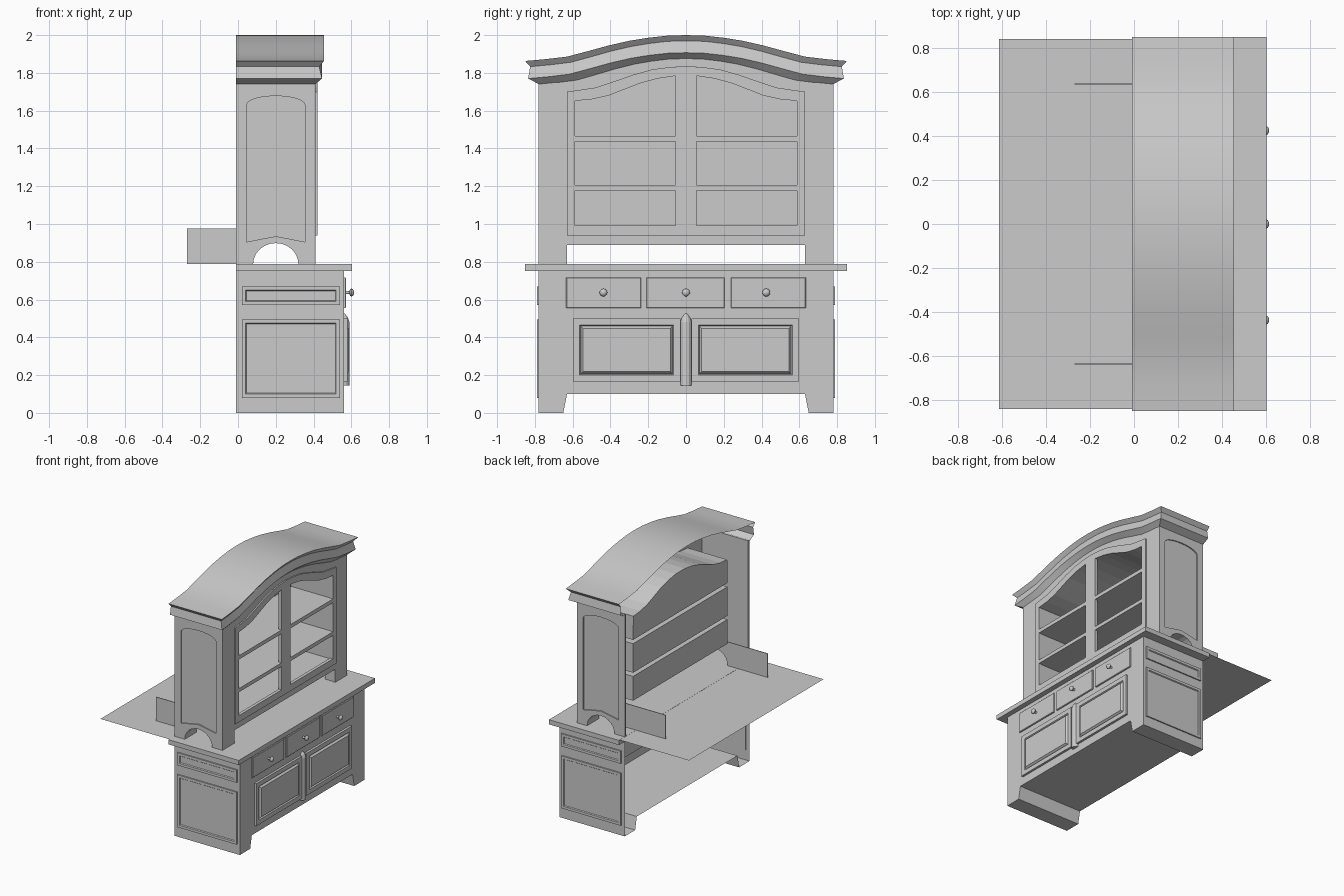
import bpy, bmesh, math

if "Cube" in bpy.data.objects:
    bpy.data.objects.remove(bpy.data.objects["Cube"])

XB = -0.01  # open rear edge of the cabinet


def finish(name, bm, smooth=False):
    bmesh.ops.recalc_face_normals(bm, faces=bm.faces)
    me = bpy.data.meshes.new(name)
    bm.to_mesh(me)
    bm.free()
    ob = bpy.data.objects.new(name, me)
    bpy.context.collection.objects.link(ob)
    if smooth:
        bpy.context.view_layer.objects.active = ob
        ob.select_set(True)
        bpy.ops.object.shade_smooth_by_angle(angle=math.radians(35))
        ob.select_set(False)
    return ob


def prism(name, pts, axis, a, b, cap_a=True, cap_b=True):
    """Extrude a profile: (y, z) along x, or (x, z) along y."""
    bm = bmesh.new()
    put = (lambda p, d: (d, p[0], p[1])) if axis == 'x' else (lambda p, d: (p[0], d, p[1]))
    r0 = [bm.verts.new(put(p, a)) for p in pts]
    r1 = [bm.verts.new(put(p, b)) for p in pts]
    n = len(pts)
    for i in range(n):
        j = (i + 1) % n
        bm.faces.new((r0[i], r0[j], r1[j], r1[i]))
    if cap_a:
        bm.faces.new(r0)
    if cap_b:
        bm.faces.new(r1)
    return finish(name, bm)


def rect(u0, u1, v0, v1):
    return [(u0, v0), (u1, v0), (u1, v1), (u0, v1)]


def panel(name, r, axis, a, b, steps):
    """Slab whose outer face is stepped inward: steps = (inset, move along axis)."""
    ob = prism(name, rect(*r), axis, a, b)
    bm = bmesh.new()
    bm.from_mesh(ob.data)
    k = 0 if axis == 'x' else 1
    face = max(bm.faces, key=lambda f: -abs(f.calc_center_median()[k] - b))
    for inset, move in steps:
        bmesh.ops.inset_region(bm, faces=[face], thickness=inset, use_even_offset=True)
        for v in face.verts:
            v.co[k] += move
    bm.to_mesh(ob.data)
    bm.free()
    return ob


def both(half):
    """Mirror a half profile (outer to centre) across y = 0."""
    full = [(-y, z) for y, z in half]
    return full + [(y, z) for y, z in reversed(half) if y > 0]


# Base carcass with cut-out between the feet, open at the back
base = [(-.78, .75), (-.78, 0), (-.65, 0), (-.63, .10),
        (.63, .10), (.65, 0), (.78, 0), (.78, .75)]
prism('base_carcass', base, 'x', XB, .562, cap_a=False)

# Countertop and the thin sheet running out behind it
prism('countertop', rect(XB, .603, .75, .787), 'y', -.852, .852)
bm = bmesh.new()
bm.faces.new([bm.verts.new(c) for c in
              ((-.615, -.842, .786), (0, -.842, .786), (0, .842, .786), (-.615, .842, .786))])
finish('rear_sheet', bm)

# Drawers with turned knobs
for i, (y0, y1) in enumerate(((-.635, -.238), (-.21, .205), (.238, .635))):
    panel(f'drawer_{i}', (y0, y1, .555, .717), 'x', .555, .568, [(.004, .004)])
    yc = (-.437, 0, .425)[i]
    prof = [(.57, .009), (.59, .007), (.593, .017), (.601, .021), (.609, .017), (.615, .006)]
    bm = bmesh.new()
    rings = [[bm.verts.new((x, yc + r * math.cos(t * math.pi / 6), .637 + r * math.sin(t * math.pi / 6)))
              for t in range(12)] for x, r in prof]
    for p, q in zip(rings, rings[1:]):
        for t in range(12):
            u = (t + 1) % 12
            bm.faces.new((p[t], p[u], q[u], q[t]))
    bm.faces.new(rings[-1])
    finish(f'knob_{i}', bm, smooth=True)

# Lower doors with raised centre field, and the post between them
for s, n in ((-1, 'left'), (1, 'right')):
    lo, hi = sorted((s * .03, s * .598))
    panel(f'lower_door_{n}', (lo, hi, .165, .5), 'x', .555, .58,
          [(.035, 0), (.006, -.01), (.012, .016)])
bm = bmesh.new()
rings = []
for z, r in ((.145, .030), (.48, .030), (.505, .022), (.525, .006)):
    rings.append([bm.verts.new((.56 + r * math.sin(t * math.pi / 6), r * math.cos(t * math.pi / 6), z))
                  for t in range(7)])
for p, q in zip(rings, rings[1:]):
    for t in range(6):
        bm.faces.new((p[t], p[t + 1], q[t + 1], q[t]))
bm.faces.new(rings[0])
bm.faces.new(rings[-1])
finish('centre_post', bm)

# Upper cabinet profiles
roof = [(.852, 1.863), (.74, 1.873), (.63, 1.886), (.52, 1.915), (.41, 1.945),
        (.3, 1.970), (.2, 1.986), (.1, 1.997), (0, 2.0)]
door_top = [(.63, 1.70), (.48, 1.722), (.38, 1.755), (.28, 1.79), (.18, 1.818), (.09, 1.83), (0, 1.836)]
pane_top = [(.587, 1.652), (.5, 1.66), (.41, 1.68), (.32, 1.715), (.24, 1.746), (.15, 1.77), (.056, 1.784)]
arch = [(.2 - .12 * math.cos(t * math.pi / 12), .787 + .112 * math.sin(t * math.pi / 12)) for t in range(13)]

# Upper side panels with recessed arched field, inner foot panels and arch lining
field = [(.045, .905), (.12, .92), (.2, .935), (.28, .92), (.355, .905)]
field += [(.2 + .155 * math.cos(t * math.pi / 10), 1.63 + .048 * math.sin(t * math.pi / 10)) for t in range(11)]
for s, n in ((-1, 'left'), (1, 'right')):
    side = prism(f'upper_side_{n}',
                 [(XB, .787)] + arch + [(.41, .787), (.41, 1.75), (XB, 1.75)], 'y', s * .762, s * .78)
    cut = prism(f'field_cutter_{n}', field, 'y', s * .771, s * .80)
    cut.hide_render = True
    cut.hide_viewport = True
    mod = side.modifiers.new('recess', 'BOOLEAN')
    mod.operation = 'DIFFERENCE'
    mod.object = cut
    mod.solver = 'EXACT'
    panel_pts = [(-.27, .787)] + arch + [(.41, .787), (.41, .975), (-.27, .975)]
    prism(f'inner_foot_panel_{n}', panel_pts, 'y', s * .634, s * .64)
    prism(f'arch_lining_{n}', arch, 'y', s * .64, s * .765, cap_a=False, cap_b=False)
    # Base side drawer and door panels
    for part, z0, z1, w in (('top', .57, .67, .02), ('bottom', .08, .495, .02)):
        panel(f'base_side_{part}_{n}', (.02, .54, z0, z1), 'y', s * .775, s * .79,
              [(w, 0), (.005, -s * .007)])
    # Front posts
    lo, hi = sorted((s * .63, s * .78))
    prism(f'front_post_{n}', rect(lo, hi, .787, 1.75), 'x', .392, .41)

    # Glazed door: outer stile, rails and arched top rail
    def yz(pts):
        return [(s * y, z) for y, z in pts]
    prism(f'door_stile_{n}', yz([(.63, .94), (.587, .94), (.587, 1.652), (.63, 1.70)]), 'x', .395, .42)
    for k, (z0, z1) in enumerate(((.94, .992), (1.177, 1.206), (1.436, 1.466))):
        prism(f'door_rail_{k}_{n}', yz(rect(.056, .587, z0, z1)), 'x', .395, .42)
    top = door_top[:-1] + [(.056, 1.832)] + pane_top[::-1]
    prism(f'door_top_rail_{n}', yz(top), 'x', .395, .42)
prism('door_centre_stile', [(-.056, .94), (.056, .94), (.056, 1.832), (0, 1.836), (-.056, 1.832)], 'x', .395, .42)

# Front rail below the doors and arched header above
prism('front_bottom_rail', rect(-.63, .63, .89, .94), 'x', .392, .41)
header = both([(y * .78 / .852, z - .124) for y, z in roof])
prism('front_header', header + both(door_top)[::-1], 'x', .392, .41)

# Open-fronted shelf compartments
prism('shelf_box_0', rect(-.59, .59, .985, 1.177), 'x', .05, .40, cap_b=False)
prism('shelf_box_1', rect(-.59, .59, 1.206, 1.436), 'x', .05, .40, cap_b=False)
prism('shelf_box_2', [(-.59, 1.466)] + both(pane_top) + [(.59, 1.466)], 'x', .05, .40, cap_b=False)

# Crown moulding swept along both sides and the curved front, with the roof
crown = [(.455, .852, 0), (.43, .825, -.03), (.445, .836, -.093), (.408, .776, -.124)]
path = both(roof)
bm = bmesh.new()
rows = []
for x, w, dz in crown:
    row = [(x, y * w / .852, z + dz) for y, z in path]
    row = [(XB,) + row[0][1:]] + row + [(XB,) + row[-1][1:]]
    rows.append([bm.verts.new(c) for c in row])
for p, q in zip(rows, rows[1:]):
    for i in range(len(p) - 1):
        bm.faces.new((p[i], p[i + 1], q[i + 1], q[i]))
front = rows[0][1:-1]
back = [rows[0][0]] + [bm.verts.new((XB, y, z)) for y, z in path[1:-1]] + [rows[0][-1]]
for i in range(len(front) - 1):
    bm.faces.new((front[i], front[i + 1], back[i + 1], back[i]))
finish('crown_and_roof', bm, smooth=True)
